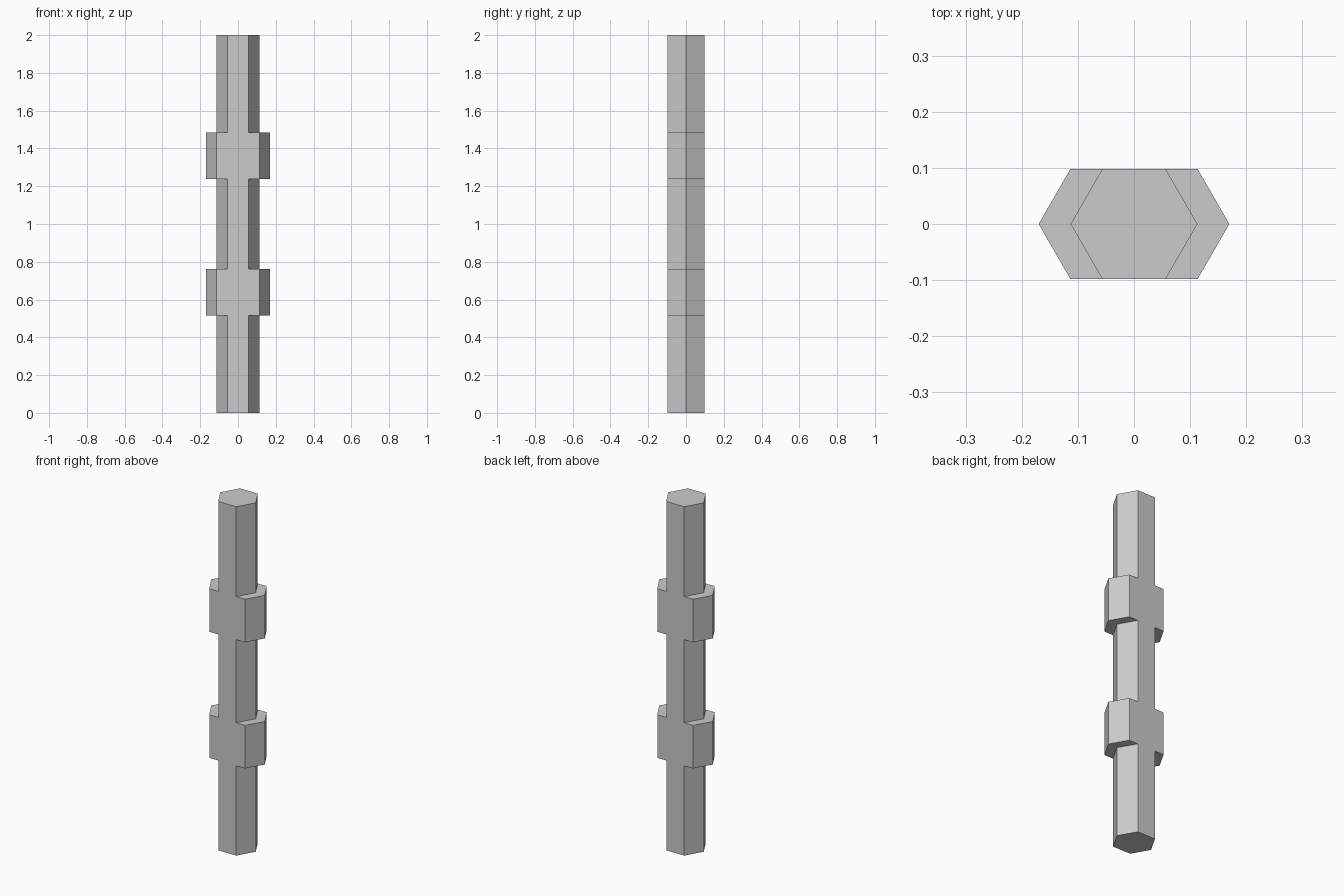
import bpy, bmesh, math
from mathutils import Vector

cube = bpy.data.objects.get("Cube")
if cube:
    bpy.data.objects.remove(cube, do_unlink=True)

RADIUS = 0.113
LUG_REACH = 0.057
LEVELS = [0.0, 0.515, 0.762, 1.238, 1.485, 2.0]
LUG_SECTIONS = [(0.515, 0.762), (1.238, 1.485)]

grey = bpy.data.materials.new("plain grey")
grey.use_nodes = True
colour = (0.6, 0.6, 0.6, 1.0)
grey.diffuse_color = colour
grey.node_tree.nodes["Principled BSDF"].inputs["Base Color"].default_value = colour

bm = bmesh.new()

# Hexagonal rod, extruded upward section by section
ring = [bm.verts.new((RADIUS * math.cos(i * math.pi / 3),
                      RADIUS * math.sin(i * math.pi / 3), 0)) for i in range(6)]
bottom = bm.faces.new(ring)
base = bmesh.ops.duplicate(bm, geom=[bottom])
top = [g for g in base["geom"] if isinstance(g, bmesh.types.BMFace)]
for low, high in zip(LEVELS, LEVELS[1:]):
    out = bmesh.ops.extrude_face_region(bm, geom=top)["geom"]
    verts = [g for g in out if isinstance(g, bmesh.types.BMVert)]
    bmesh.ops.translate(bm, verts=verts, vec=(0, 0, high - low))
    bmesh.ops.delete(bm, geom=[f for f in top if f.is_valid], context="FACES_ONLY")
    top = [g for g in out if isinstance(g, bmesh.types.BMFace)]
bmesh.ops.remove_doubles(bm, verts=bm.verts[:], dist=0.0001)
bmesh.ops.recalc_face_normals(bm, faces=bm.faces[:])

# Side lugs, pushed out left and right from the rod
for low, high in LUG_SECTIONS:
    for side in (-1, 1):
        faces = [f for f in bm.faces
                 if low < f.calc_center_median().z < high and f.normal.x * side > 0.5]
        out = bmesh.ops.extrude_face_region(bm, geom=faces)["geom"]
        verts = [g for g in out if isinstance(g, bmesh.types.BMVert)]
        bmesh.ops.translate(bm, verts=verts, vec=Vector((side * LUG_REACH, 0, 0)))
        bmesh.ops.delete(bm, geom=[f for f in faces if f.is_valid], context="FACES_ONLY")

# Merge the flat front and back into clean faces
bmesh.ops.recalc_face_normals(bm, faces=bm.faces[:])
bmesh.ops.dissolve_limit(bm, angle_limit=0.01, verts=bm.verts[:], edges=bm.edges[:])

mesh = bpy.data.meshes.new("hex_rod_with_lugs")
bm.to_mesh(mesh)
bm.free()
mesh.materials.append(grey)
rod = bpy.data.objects.new("hex_rod_with_lugs", mesh)
bpy.context.collection.objects.link(rod)
